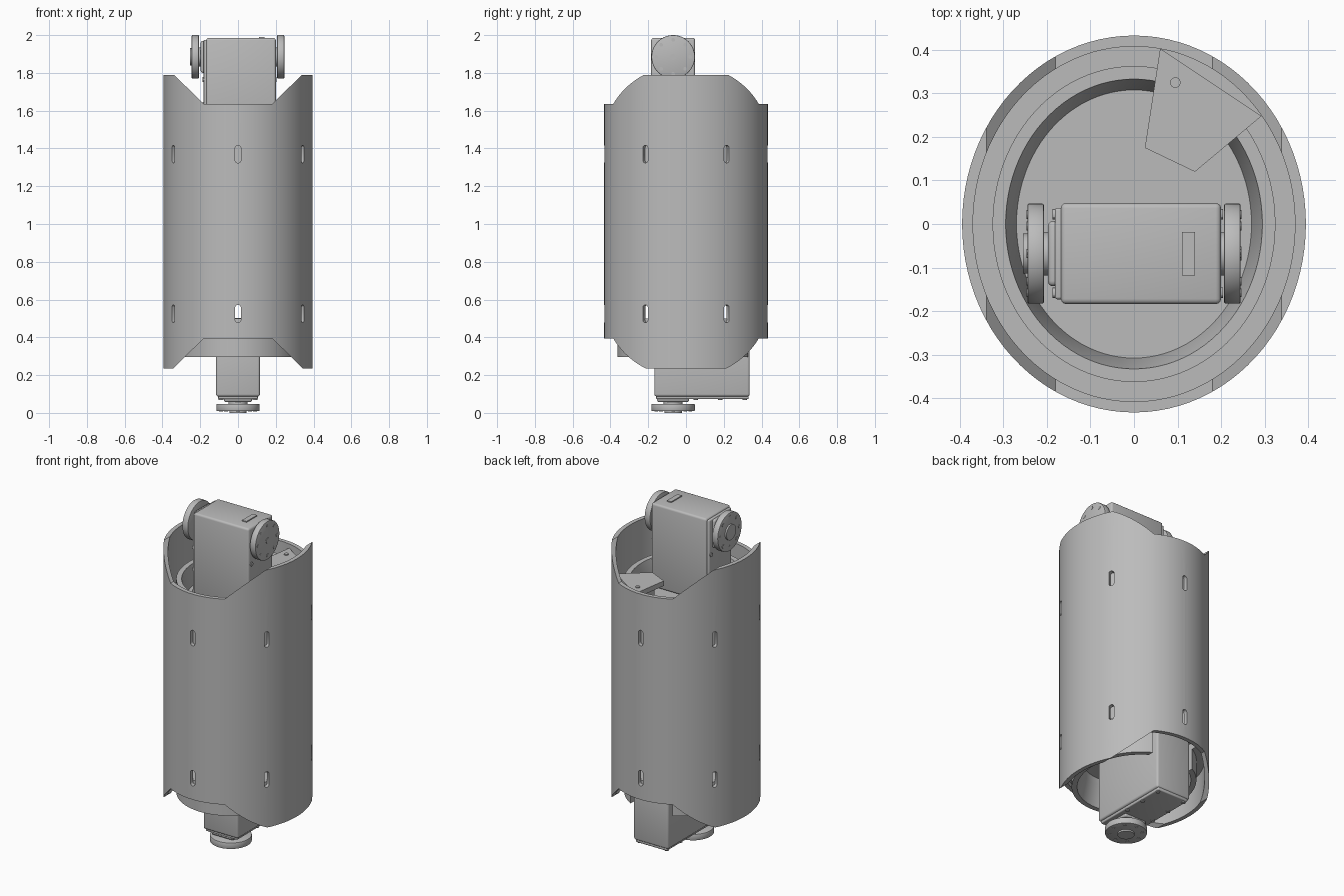
import bpy, bmesh, math
from mathutils import Matrix, Vector

if "Cube" in bpy.data.objects:
    bpy.data.objects.remove(bpy.data.objects["Cube"])

grey = bpy.data.materials.new("plain grey")
grey.use_nodes = True
grey.diffuse_color = (0.5, 0.5, 0.5, 1)
grey.node_tree.nodes["Principled BSDF"].inputs["Base Color"].default_value = (0.5, 0.5, 0.5, 1)


def finish(name, bm, matrix=None):
    """Turn a bmesh into a named, shaded object."""
    bmesh.ops.recalc_face_normals(bm, faces=bm.faces)
    if matrix:
        bm.transform(matrix)
    mesh = bpy.data.meshes.new(name)
    bm.to_mesh(mesh)
    bm.free()
    mesh.materials.append(grey)
    ob = bpy.data.objects.new(name, mesh)
    bpy.context.collection.objects.link(ob)
    return ob


def smooth(ob):
    bpy.ops.object.select_all(action='DESELECT')
    ob.select_set(True)
    bpy.context.view_layer.objects.active = ob
    bpy.ops.object.shade_smooth_by_angle(angle=math.radians(30))


def lathe(name, profile, steps=96):
    """Closed elliptical ring; profile holds (x radius, z), the y radius is a fixed amount larger."""
    bm = bmesh.new()
    rings = []
    for i in range(steps):
        a = math.tau * i / steps
        rings.append([bm.verts.new((r * math.cos(a), (r + WIDER) * math.sin(a), z)) for r, z in profile])
    n = len(profile)
    for i in range(steps):
        p, q = rings[i], rings[(i + 1) % steps]
        for j in range(n):
            k = (j + 1) % n
            bm.faces.new((p[j], q[j], q[k], p[k]))
    return finish(name, bm)


def prism(name, points, depth, matrix=None):
    """Extrude an xy outline along z by depth."""
    bm = bmesh.new()
    face = bm.faces.new([bm.verts.new((x, y, 0)) for x, y in points])
    top = bmesh.ops.extrude_face_region(bm, geom=[face])
    bmesh.ops.translate(bm, vec=(0, 0, depth), verts=[v for v in top["geom"] if isinstance(v, bmesh.types.BMVert)])
    return finish(name, bm, matrix)


def box(name, low, high, bevel=0, matrix=None):
    bm = bmesh.new()
    bmesh.ops.create_cube(bm, size=1)
    low, high = Vector(low), Vector(high)
    bm.transform(Matrix.Translation((low + high) / 2) @ Matrix.Diagonal((*(high - low), 1)))
    if bevel:
        bmesh.ops.bevel(bm, geom=bm.edges[:], offset=bevel, segments=3, profile=0.5, affect='EDGES')
    ob = finish(name, bm, matrix)
    smooth(ob)
    return ob


def rod(name, radius, start, end, y=0, z=0, matrix=None, bevel=0, steps=48):
    """Cylinder along x."""
    bm = bmesh.new()
    bmesh.ops.create_cone(bm, cap_ends=True, segments=steps, radius1=radius, radius2=radius, depth=end - start)
    if bevel:
        rims = [e for e in bm.edges if abs(e.verts[0].co.z - e.verts[1].co.z) < 1e-5]
        bmesh.ops.bevel(bm, geom=rims, offset=bevel, segments=2, profile=0.5, affect='EDGES')
    bm.transform(Matrix.Translation(((start + end) / 2, y, z)) @ Matrix.Rotation(math.pi / 2, 4, 'Y'))
    ob = finish(name, bm, matrix)
    smooth(ob)
    return ob


def carve(ob, cutters):
    """Subtract every cutter, bake the result and drop the cutters."""
    for c in cutters:
        c.hide_render = True
        mod = ob.modifiers.new("cut", 'BOOLEAN')
        mod.operation, mod.solver, mod.object = 'DIFFERENCE', 'EXACT', c
    bpy.context.view_layer.update()
    baked = bpy.data.meshes.new_from_object(ob.evaluated_get(bpy.context.evaluated_depsgraph_get()))
    ob.modifiers.clear()
    ob.data = baked
    for c in cutters:
        bpy.data.objects.remove(c)
    smooth(ob)


WIDER = 0.038
UPRIGHT = Matrix.Rotation(math.pi / 2, 4, 'X')

# Outer shell with bevelled notches front and back, and six slots near each end
shell = lathe("outer_shell", [(0.395, 0.235), (0.395, 1.79), (0.37, 1.79), (0.37, 0.235)])
cutters = []
for edge, out in ((1.635, 1), (0.395, -1)):
    outline = [(-0.18, edge), (0.18, edge), (0.38, edge + out * 0.195), (0.38, edge + out * 0.4),
               (-0.38, edge + out * 0.4), (-0.38, edge + out * 0.195)]
    cutters.append(prism("notch_cutter", outline, 2, Matrix.Translation((0, 1, 0)) @ UPRIGHT))
for middle in (1.37, 0.525):
    for i in range(6):
        a = math.radians(30 + 60 * i)
        outline = []
        for k in range(16):
            t = math.tau * (k + 0.5) / 16
            outline.append((0.015 * math.cos(t), math.copysign(0.032, math.sin(t)) + 0.015 * math.sin(t)))
        place = (Matrix.Translation((0.385 * math.cos(a), 0.42 * math.sin(a), middle))
                 @ Matrix.Rotation(a + math.pi / 2, 4, 'Z') @ UPRIGHT @ Matrix.Translation((0, 0, -0.05)))
        cutters.append(prism("slot_cutter", outline, 0.1, place))
carve(shell, cutters)

# Upper mounting ring with tapered bore, and its floor
lathe_top = lathe("upper_mount_ring", [(0.371, 1.30), (0.371, 1.47), (0.325, 1.47), (0.325, 1.58),
                                       (0.295, 1.58), (0.27, 1.47), (0.27, 1.30)])
smooth(lathe_top)

# Lower mounting ring, open at the back for the motor
lower_ring = lathe("lower_mount_ring", [(0.371, 0.50), (0.371, 0.42), (0.325, 0.42), (0.325, 0.295),
                                        (0.295, 0.295), (0.27, 0.42), (0.27, 0.50)])
carve(lower_ring, [box("motor_gap_cutter", (-0.14, 0, 0.2), (0.14, 0.6, 0.46))])

# Floors closing both rings
for name, z in (("upper_floor", 1.44), ("lower_floor", 0.465)):
    ellipse = [(0.28 * math.cos(math.tau * i / 64), (0.28 + WIDER) * math.sin(math.tau * i / 64)) for i in range(64)]
    prism(name, ellipse, 0.03, Matrix.Translation((0, 0, z)))

# Cable bracket on the upper ring
prism("bracket_plate", [(0.06, 0.403), (0.025, 0.175), (0.14, 0.12), (0.293, 0.248)], 0.03,
      Matrix.Translation((0, 0, 1.58)))
box("bracket_web", (0.108, 0.145, 1.46), (0.116, 0.345, 1.6))
rod("bracket_screw", 0.012, 0, 0.008, matrix=Matrix.Translation((0.095, 0.325, 1.608))
    @ Matrix.Rotation(-math.pi / 2, 4, 'Y'), steps=16)


def motor(prefix, m):
    """Geared motor: output axis along x, body hanging towards -z."""
    box(prefix + "_body", (-0.168, -0.116, -0.405), (0.2, 0.116, 0.1), 0.012, m)
    box(prefix + "_end_cover", (-0.182, -0.105, -0.4), (-0.16, 0.105, 0.09), 0.006, m)
    box(prefix + "_gear_cover", (-0.198, -0.075, -0.085), (-0.17, 0.075, 0.085), 0.012, m)
    box(prefix + "_label_tab", (0.11, -0.05, 0.095), (0.14, 0.05, 0.106), 0, m)
    rod(prefix + "_axle", 0.05, -0.22, 0.22, matrix=m)
    rod(prefix + "_rear_horn", 0.115, -0.245, -0.207, matrix=m, bevel=0.004)
    rod(prefix + "_front_horn", 0.115, 0.207, 0.245, matrix=m, bevel=0.004)
    rod(prefix + "_horn_boss", 0.046, -0.255, -0.24, matrix=m)
    rod(prefix + "_horn_centre", 0.016, 0.24, 0.247, matrix=m, steps=16)
    for i in range(8):
        a = math.tau * i / 8
        for side in (-1, 1):
            rod(prefix + "_horn_screw", 0.01, side * 0.244 - 0.003, side * 0.244 + 0.003,
                0.09 * math.cos(a), 0.09 * math.sin(a), m, steps=12)
    # Cover screws along both long edges
    for y in (-0.09, 0.09):
        for z in (-0.38, -0.25, -0.12):
            for side, face in ((-1, -0.182), (1, 0.2)):
                rod(prefix + "_cover_screw", 0.012, face - 0.005, face + 0.005, y, z, m, steps=12)


motor("upper_motor", Matrix.Translation((0, -0.068, 1.885)))
turn = Matrix(((0, -1, 0), (0, 0, -1), (1, 0, 0))).to_4x4()
motor("lower_motor", Matrix.Translation((0, -0.068, 0.255)) @ turn)
